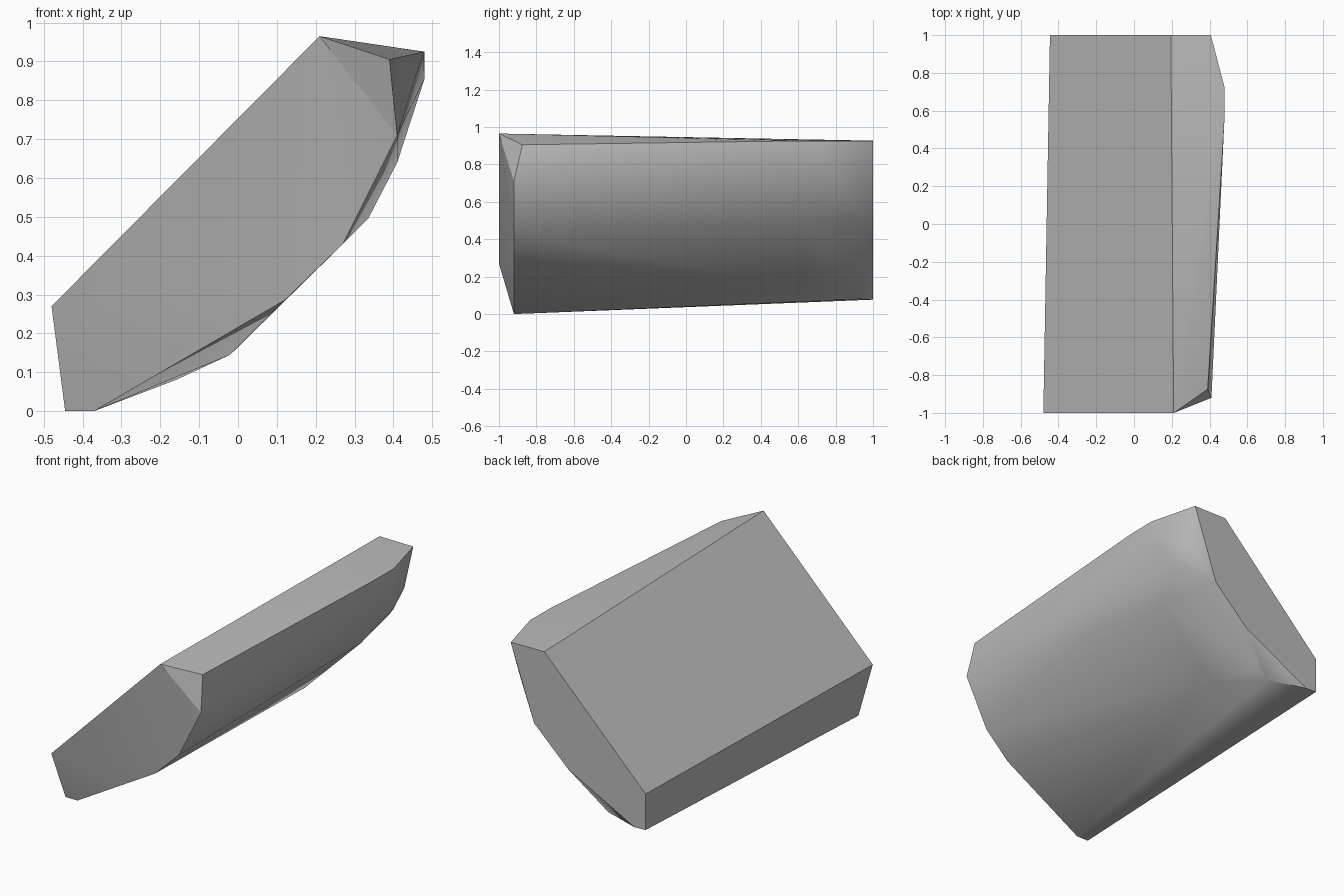
import bpy
import bmesh
import math

# Remove the default cube
default_cube = bpy.data.objects.get("Cube")
if default_cube:
    bpy.data.objects.remove(default_cube, do_unlink=True)


def make_material(name, colour):
    material = bpy.data.materials.new(name)
    material.use_nodes = True
    material.diffuse_color = colour
    shader = next(node for node in material.node_tree.nodes
                  if node.type == "BSDF_PRINCIPLED")
    shader.inputs["Base Color"].default_value = colour
    return material


def make_hull(name, corners, material):
    """Wrap a tight convex skin around the corner points."""
    bm = bmesh.new()
    for corner in corners:
        bm.verts.new(corner)
    result = bmesh.ops.convex_hull(bm, input=bm.verts[:])
    leftovers = {item for key in ("geom_interior", "geom_unused")
                 for item in result[key]
                 if isinstance(item, bmesh.types.BMVert)}
    bmesh.ops.delete(bm, geom=list(leftovers), context="VERTS")
    bmesh.ops.dissolve_limit(bm, angle_limit=math.radians(1),
                             verts=bm.verts[:], edges=bm.edges[:])
    bmesh.ops.recalc_face_normals(bm, faces=bm.faces[:])
    mesh = bpy.data.meshes.new(name)
    bm.to_mesh(mesh)
    bm.free()
    mesh.materials.append(material)
    block = bpy.data.objects.new(name, mesh)
    bpy.context.collection.objects.link(block)
    return block


def section(y, outline):
    """Place an (x, z) outline at one depth."""
    return [(x, y, z) for x, z in outline]


# Front end: leading slope edge, then the set-back lower rim
front_edge = section(-1, [(-.48, .27), (.21, .965)])
front_corner = section(-.875, [(.39, .905)])
front_rim = section(-.92, [(.41, .71), (.27, .43), (.12, .285),
                           (-.37, 0), (-.445, 0)])

# Swollen curved flank towards the back
flank = section(.72, [(.48, .925), (.48, .855)])
flank += section(.54, [(.478, .925)])
flank += section(.82, [(.41, .64)])
flank += section(.63, [(.335, .495), (-.02, .145)])

# Chipped bevel just ahead of the back face
back_bevel = section(.93, [(.4, .715), (-.1, .13), (-.16, .08)])

# Flat back face
back_face = section(1, [(-.445, .08), (-.445, .286), (.195, .927),
                        (.407, .925), (.26, .503), (.045, .297),
                        (-.375, .077)])

grey = make_material("stone grey", (.5, .5, .5, 1))
block = make_hull("rounded_wedge_block",
                  front_edge + front_corner + front_rim + flank
                  + back_bevel + back_face, grey)

# Smooth the curved underside while keeping the rims crisp
bpy.ops.object.select_all(action="DESELECT")
block.select_set(True)
bpy.context.view_layer.objects.active = block
bpy.ops.object.shade_smooth_by_angle(angle=math.radians(30))
